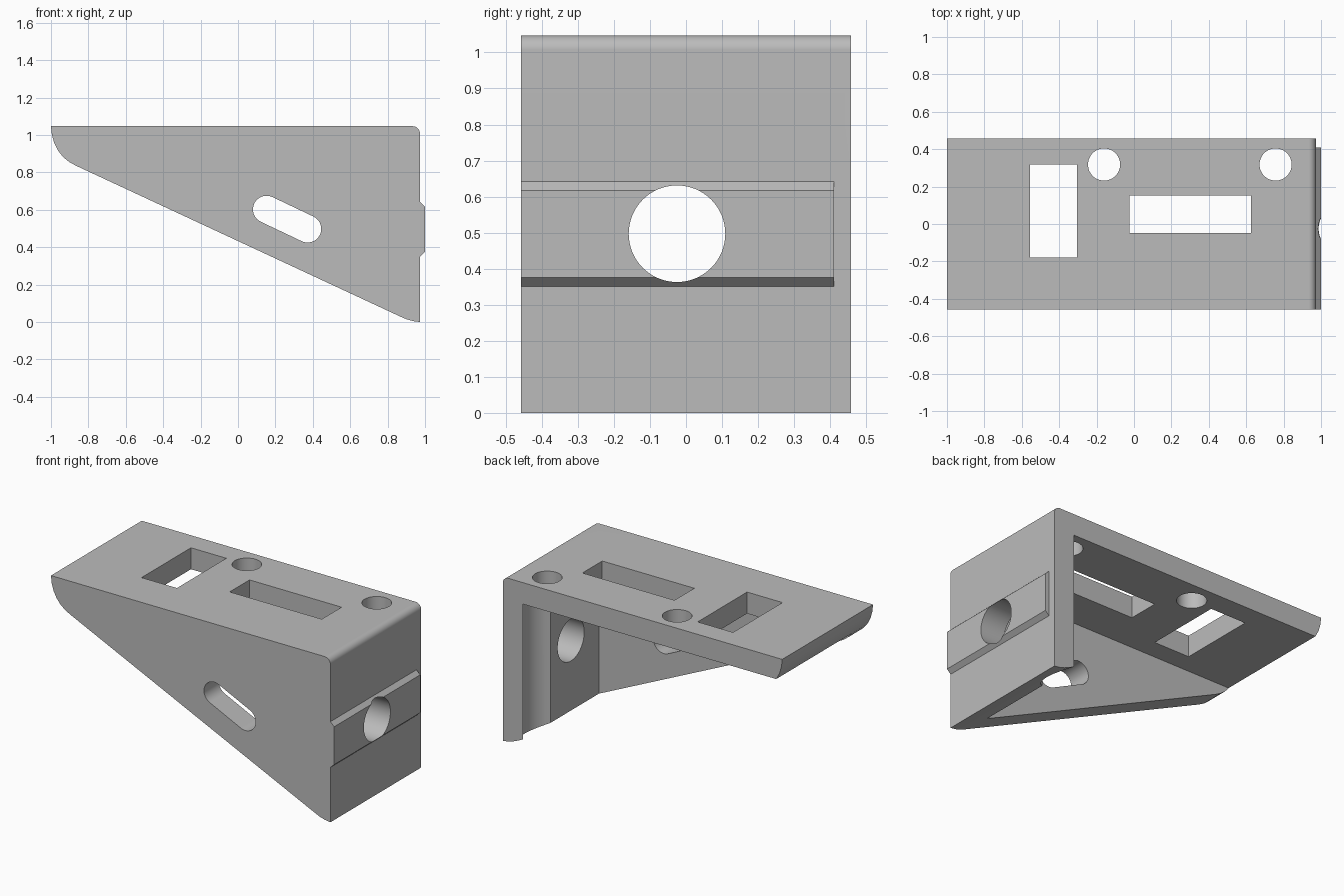
import bpy, bmesh
from math import cos, sin, pi, atan2

if "Cube" in bpy.data.objects:
    bpy.data.objects.remove(bpy.data.objects["Cube"], do_unlink=True)

grey = bpy.data.materials.new("plain grey")
grey.diffuse_color = (0.5, 0.5, 0.5, 1)
grey.use_nodes = True
grey.node_tree.nodes["Principled BSDF"].inputs["Base Color"].default_value = (0.5, 0.5, 0.5, 1)


def arc(cx, cy, r, start=0, end=2 * pi, steps=48):
    """Points along an arc; a full turn leaves out the repeated last point."""
    count = steps if end - start >= 2 * pi else steps + 1
    angles = [start + (end - start) * i / steps for i in range(count)]
    return [(cx + r * cos(a), cy + r * sin(a)) for a in angles]


def rect(x0, y0, x1, y1):
    return [(x0, y0), (x1, y0), (x1, y1), (x0, y1)]


def prism(name, outline, axis, low, high):
    """Extrude a flat outline along one axis."""
    place = {"x": lambda a, b, d: (d, a, b),
             "y": lambda a, b, d: (a, d, b),
             "z": lambda a, b, d: (a, b, d)}[axis]
    bm = bmesh.new()
    rings = [[bm.verts.new(place(a, b, d)) for a, b in outline] for d in (low, high)]
    for ring in rings:
        bm.faces.new(ring)
    n = len(outline)
    for i in range(n):
        j = (i + 1) % n
        bm.faces.new((rings[0][i], rings[0][j], rings[1][j], rings[1][i]))
    bmesh.ops.recalc_face_normals(bm, faces=bm.faces)
    mesh = bpy.data.meshes.new(name)
    bm.to_mesh(mesh)
    bm.free()
    mesh.materials.append(grey)
    obj = bpy.data.objects.new(name, mesh)
    bpy.context.collection.objects.link(obj)
    return obj


def combine(target, tool, operation):
    """Apply a boolean and discard the tool."""
    mod = target.modifiers.new(operation, "BOOLEAN")
    mod.operation, mod.solver, mod.object = operation, "EXACT", tool
    tool.hide_render = True
    bpy.context.view_layer.objects.active = target
    bpy.ops.object.modifier_apply(modifier=mod.name)
    bpy.data.objects.remove(tool, do_unlink=True)


WALL, HALF, TOP = 0.973, 0.458, 1.047
INNER_X, INNER_Y, UNDER = 0.83, -0.307, 0.91

# Outer body: wedge profile with rounded tip, foot and top corner
tip = [(-1, TOP), (-0.995, 1.0), (-0.982, 0.955), (-0.96, 0.913),
       (-0.932, 0.879), (-0.9, 0.854), (-0.865, 0.835)]
foot = [(0.87, 0.028), (0.9, 0.015), (0.935, 0.005), (WALL, 0)]
corner = arc(WALL - 0.04, TOP - 0.04, 0.04, 0, pi / 2, 8)
bracket = prism("bracket_body", tip + foot + corner, "y", -HALF, HALF)

# Open cavity below the top plate, behind the front web
combine(bracket, prism("cavity", rect(-1.2, -0.2, INNER_X, UNDER), "y", INNER_Y, 0.7), "DIFFERENCE")

# Locating rib on the end wall
rib = [(0.9, 0.35), (WALL, 0.35), (1, 0.375), (1, 0.617), (WALL, 0.642), (0.9, 0.642)]
combine(bracket, prism("rib", rib, "y", -HALF, 0.41), "UNION")

# Tool clearance groove inside the end wall, below the corner screw hole
combine(bracket, prism("groove", arc(0.757, 0.32, 0.155), "z", -0.2, UNDER), "DIFFERENCE")

# Top plate windows and screw holes
for outline in (rect(-0.555, -0.18, -0.305, 0.318), rect(-0.025, -0.048, 0.625, 0.152),
                arc(-0.16, 0.318, 0.086), arc(0.757, 0.318, 0.086)):
    combine(bracket, prism("top_cut", outline, "z", UNDER - 0.05, 1.2), "DIFFERENCE")

# Round hole through the end wall
combine(bracket, prism("end_hole", arc(-0.025, 0.497, 0.134, steps=64), "x", 0.7, 1.2), "DIFFERENCE")

# Slanted slot through the front web
ax, az, bx, bz = 0.153, 0.602, 0.372, 0.498
tilt = atan2(bz - az, bx - ax)
slot = (arc(bx, bz, 0.073, tilt - pi / 2, tilt + pi / 2, 20)
        + arc(ax, az, 0.073, tilt + pi / 2, tilt + 3 * pi / 2, 20))
combine(bracket, prism("slot", slot, "y", -0.7, INNER_Y + 0.1), "DIFFERENCE")

# Smooth the rounded faces and keep flat faces flat
bpy.ops.object.select_all(action="DESELECT")
bracket.select_set(True)
bpy.context.view_layer.objects.active = bracket
bpy.ops.object.shade_smooth_by_angle(angle=pi / 6)
weighted = bracket.modifiers.new("flat_faces", "WEIGHTED_NORMAL")
weighted.keep_sharp = True
